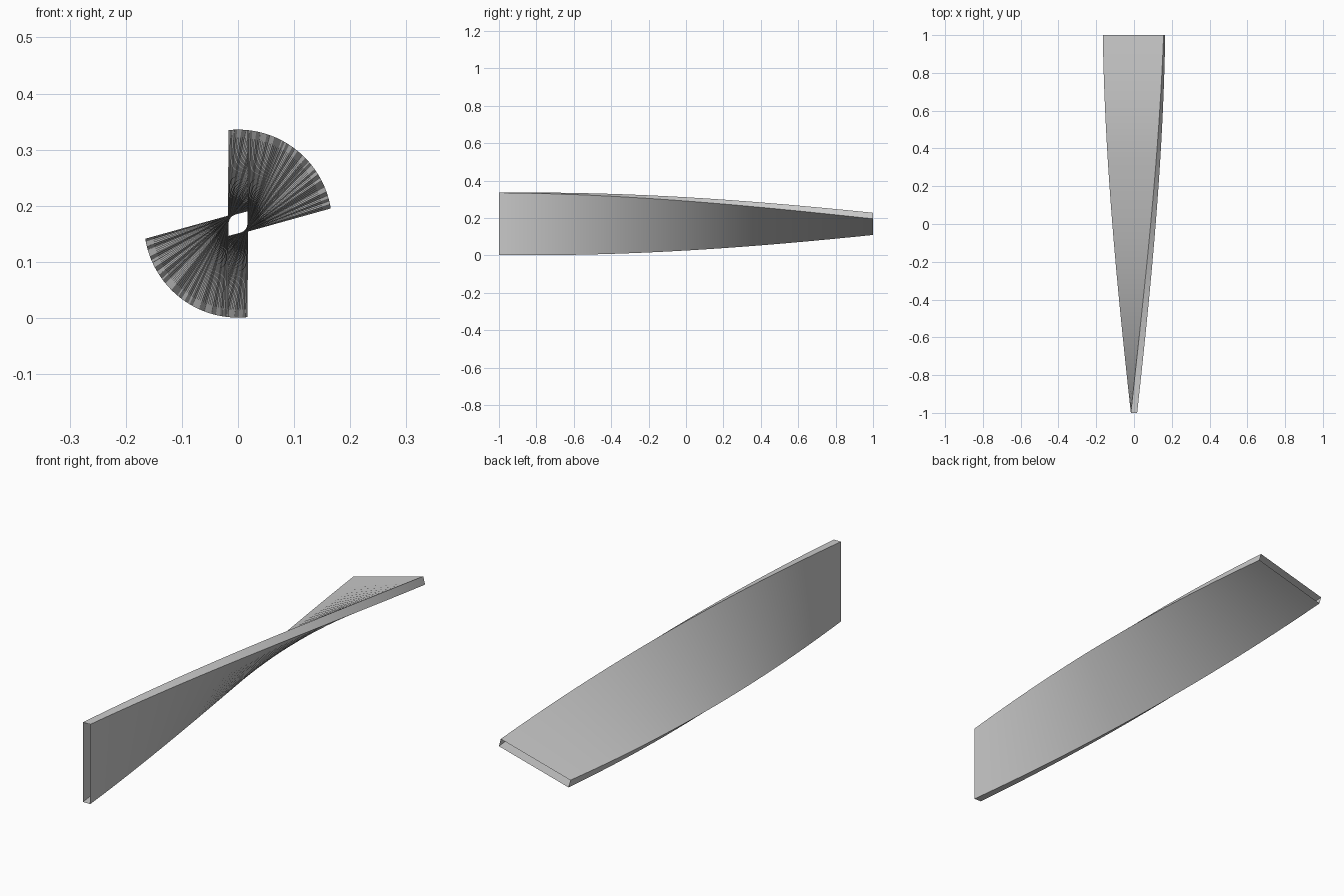
import bpy, bmesh, math

if "Cube" in bpy.data.objects:
    bpy.data.objects.remove(bpy.data.objects["Cube"])

# Open rectangular tube, twisted evenly along its length
W, H, ZC = 0.0167, 0.1667, 0.1682
SEGS, TWIST = 64, math.radians(75)

bm = bmesh.new()
rings = []
for i in range(SEGS + 1):
    t = i / SEGS
    a = t * TWIST
    c, s = math.cos(a), math.sin(a)
    rings.append([bm.verts.new((x * c + z * s, -1 + 2 * t, ZC - x * s + z * c))
                  for x, z in ((-W, -H), (W, -H), (W, H), (-W, H))])
for r0, r1 in zip(rings, rings[1:]):
    for k in range(4):
        n = (k + 1) % 4
        bm.faces.new((r0[k], r0[n], r1[n], r1[k]))
bmesh.ops.recalc_face_normals(bm, faces=bm.faces)

mesh = bpy.data.meshes.new("twisted_bar")
bm.to_mesh(mesh)
bm.free()
bar = bpy.data.objects.new("twisted_bar", mesh)
bpy.context.collection.objects.link(bar)
bpy.context.view_layer.objects.active = bar
bar.select_set(True)
bpy.ops.object.shade_smooth_by_angle(angle=math.radians(30))
